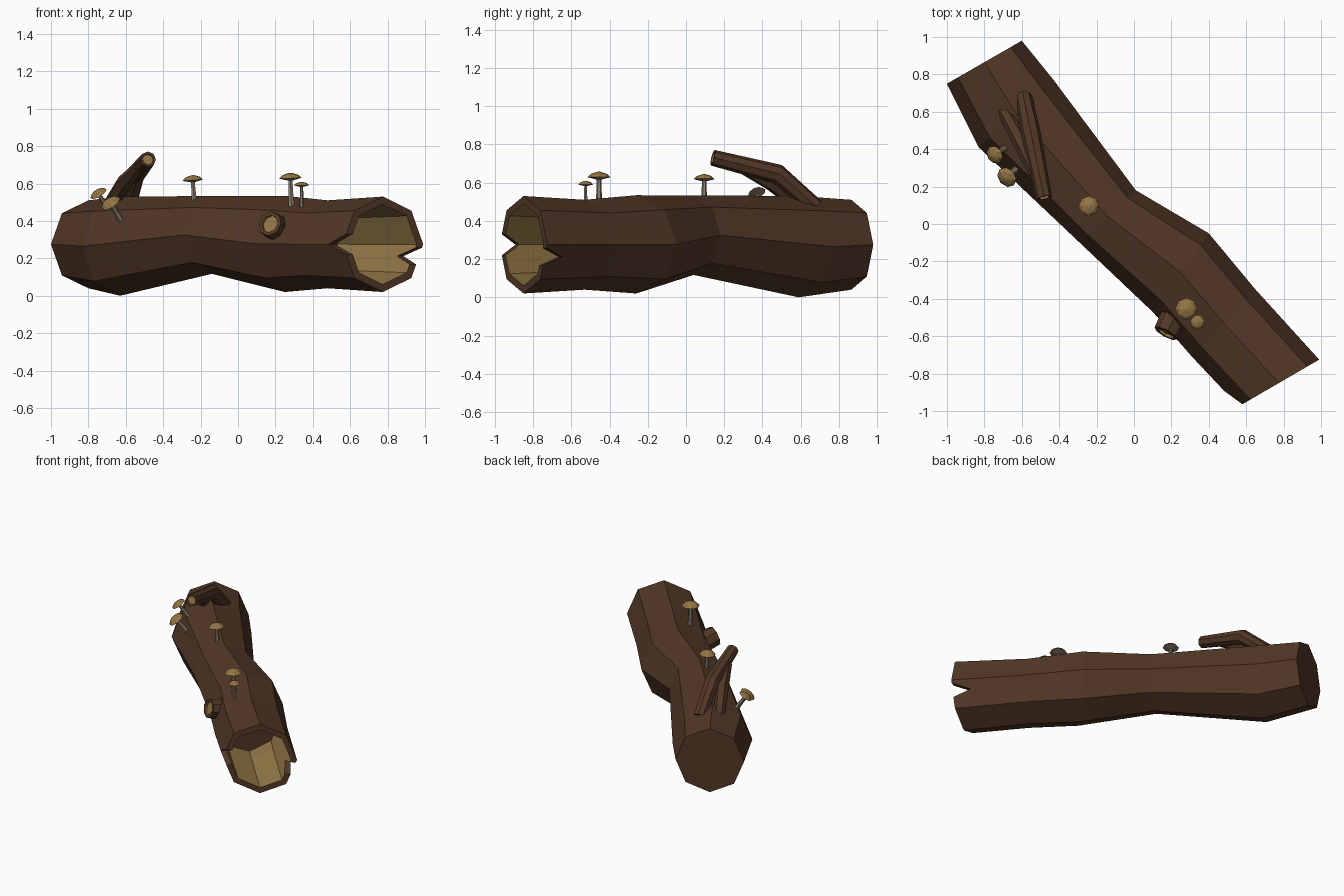
import bpy, bmesh, math
from mathutils import Vector

cube = bpy.data.objects.get("Cube")
if cube:
    bpy.data.objects.remove(cube)


def material(name, rgb):
    m = bpy.data.materials.new(name)
    m.use_nodes = True
    m.diffuse_color = (*rgb, 1)
    bsdf = m.node_tree.nodes["Principled BSDF"]
    bsdf.inputs["Base Color"].default_value = (*rgb, 1)
    bsdf.inputs["Roughness"].default_value = 0.9
    return m


BARK, WOOD, CAP, STEM = range(4)
MATS = [material("bark brown", (0.085, 0.039, 0.02)),
        material("bare wood tan", (0.29, 0.185, 0.062)),
        material("mushroom ochre", (0.3, 0.18, 0.06)),
        material("mushroom grey", (0.25, 0.215, 0.155))]


def loft(name, rings, colours):
    """Skin rings of points; colours = start cap, each band, end cap."""
    bm = bmesh.new()
    loops = [[bm.verts.new(p) for p in ring] for ring in rings]
    n = len(loops[0])
    bm.faces.new(loops[0]).material_index = colours[0]
    for a, b, colour in zip(loops, loops[1:], colours[1:]):
        for i in range(n):
            j = (i + 1) % n
            bm.faces.new((a[i], a[j], b[j], b[i])).material_index = colour
    bm.faces.new(loops[-1][::-1]).material_index = colours[-1]
    bmesh.ops.recalc_face_normals(bm, faces=bm.faces)
    mesh = bpy.data.meshes.new(name)
    bm.to_mesh(mesh)
    bm.free()
    for m in MATS:
        mesh.materials.append(m)
    obj = bpy.data.objects.new(name, mesh)
    bpy.context.collection.objects.link(obj)
    return obj


def oval(centre, side, up, n=8, scale=1.0):
    """Ring of n points around centre, spanned by two half-axes."""
    return [centre + scale * (side * math.cos(i * math.tau / n) + up * math.sin(i * math.tau / n))
            for i in range(n)]


def tube(name, path, radii, colours, n=8):
    path = [Vector(p) for p in path]
    rings = []
    for i, (p, r) in enumerate(zip(path, radii)):
        tangent = path[min(i + 1, len(path) - 1)] - path[max(i - 1, 0)]
        q = tangent.to_track_quat('Z', 'Y')
        rings.append(oval(p, q @ Vector((r, 0, 0)), q @ Vector((0, r, 0)), n))
    return rings if name is None else loft(name, rings, colours)


def broken_branch(name, path, radii, n):
    """Branch with a bark rim and a recessed bare-wood tip."""
    rings = tube(None, path, radii, None, n)
    tip = Vector(path[-1])
    back = (Vector(path[-2]) - tip).normalized() * 0.015
    inner = [tip + (p - tip) * 0.7 for p in rings[-1]]
    rings += [inner, [p + back for p in inner]]
    loft(name, rings, [BARK] * (len(path) + 1) + [WOOD, WOOD])


# Hollow log: centre x, y, z, then half-width direction x, y and half-height
SECTIONS = [(-0.80, 0.865, 0.275, 0.20, 0.115, 0.235),
            (-0.63, 0.59, 0.265, 0.20, 0.18, 0.265),
            (-0.14, 0.04, 0.325, 0.15, 0.14, 0.208),
            (0.25, -0.26, 0.277, 0.15, 0.21, 0.257),
            (0.48, -0.53, 0.275, 0.165, 0.185, 0.235),
            (0.775, -0.85, 0.275, 0.215, 0.125, 0.255)]


def section(s, scale=1.0):
    return oval(Vector(s[:3]), Vector((s[3], s[4], 0)), Vector((0, 0, s[5])), 8, scale)


deep = [a * 0.65 + b * 0.35 for a, b in zip(SECTIONS[4], SECTIONS[3])]
rings = [section(s) for s in SECTIONS]
rings += [section(s, 0.84) for s in (SECTIONS[5], SECTIONS[4], deep)]
log = loft("hollow_log", rings, [BARK] * 7 + [WOOD, WOOD, BARK])

# Split notches in the open rim
mouth = Vector(SECTIONS[5][:2] + (0,))
across = Vector((0.865, 0.5, 0))
inward = Vector((-0.5, 0.865, 0))
for name, side, z, half, depth in (("left_notch_cutter", 1, 0.212, 0.045, 0.12),
                                   ("right_notch_cutter", -1, 0.275, 0.055, 0.11)):
    wedge = [(depth, 0), (-depth, 2 * half), (-depth, -2 * half)]
    ends = [[mouth + across * side * s + inward * d + Vector((0, 0, z + h)) for d, h in wedge]
            for s in (0.06, 0.4)]
    cutter = loft(name, ends, [BARK] * 3)
    cutter.hide_render = True
    cutter.hide_set(True)
    cutter.display_type = 'WIRE'
    cut = log.modifiers.new(name, 'BOOLEAN')
    cut.operation = 'DIFFERENCE'
    cut.solver = 'EXACT'
    cut.object = cutter

# Forked dead branch and short side stub
broken_branch("dead_branch", [(-0.59, 0.68, 0.47), (-0.55, 0.48, 0.645), (-0.48, 0.14, 0.73)],
              [0.045, 0.052, 0.042], 8)
tube("branch_fork", [(-0.71, 0.63, 0.45), (-0.61, 0.45, 0.60), (-0.53, 0.27, 0.69)],
     [0.035, 0.045, 0.03], [BARK] * 4, 6)
broken_branch("side_stub", [(0.26, -0.42, 0.33), (0.17, -0.585, 0.385)], [0.085, 0.068], 8)


# Mushrooms: foot, cap centre, cap radius
def mushroom(number, foot, head, r):
    foot, head = Vector(foot), Vector(head)
    axis = (head - foot).normalized()
    tube(f"mushroom_stem_{number}", [foot - axis * 0.02, foot + axis * 0.03, head],
         [r * 0.32, r * 0.25, r * 0.2], [STEM] * 4, 6)
    profile = [(-0.2, 0.2), (0, 1), (0.28, 0.72), (0.48, 0.15)]
    tube(f"mushroom_cap_{number}", [head + axis * r * h for h, _ in profile],
         [r * w for _, w in profile], [STEM, STEM, CAP, CAP, CAP])


for i, spec in enumerate([((-0.235, 0.095, 0.52), (-0.242, 0.095, 0.618), 0.055),
                          ((0.285, -0.455, 0.49), (0.28, -0.455, 0.628), 0.06),
                          ((0.34, -0.525, 0.49), (0.34, -0.525, 0.59), 0.04),
                          ((-0.70, 0.40, 0.47), (-0.745, 0.37, 0.545), 0.05),
                          ((-0.635, 0.29, 0.42), (-0.68, 0.25, 0.495), 0.058)], 1):
    mushroom(i, *spec)
